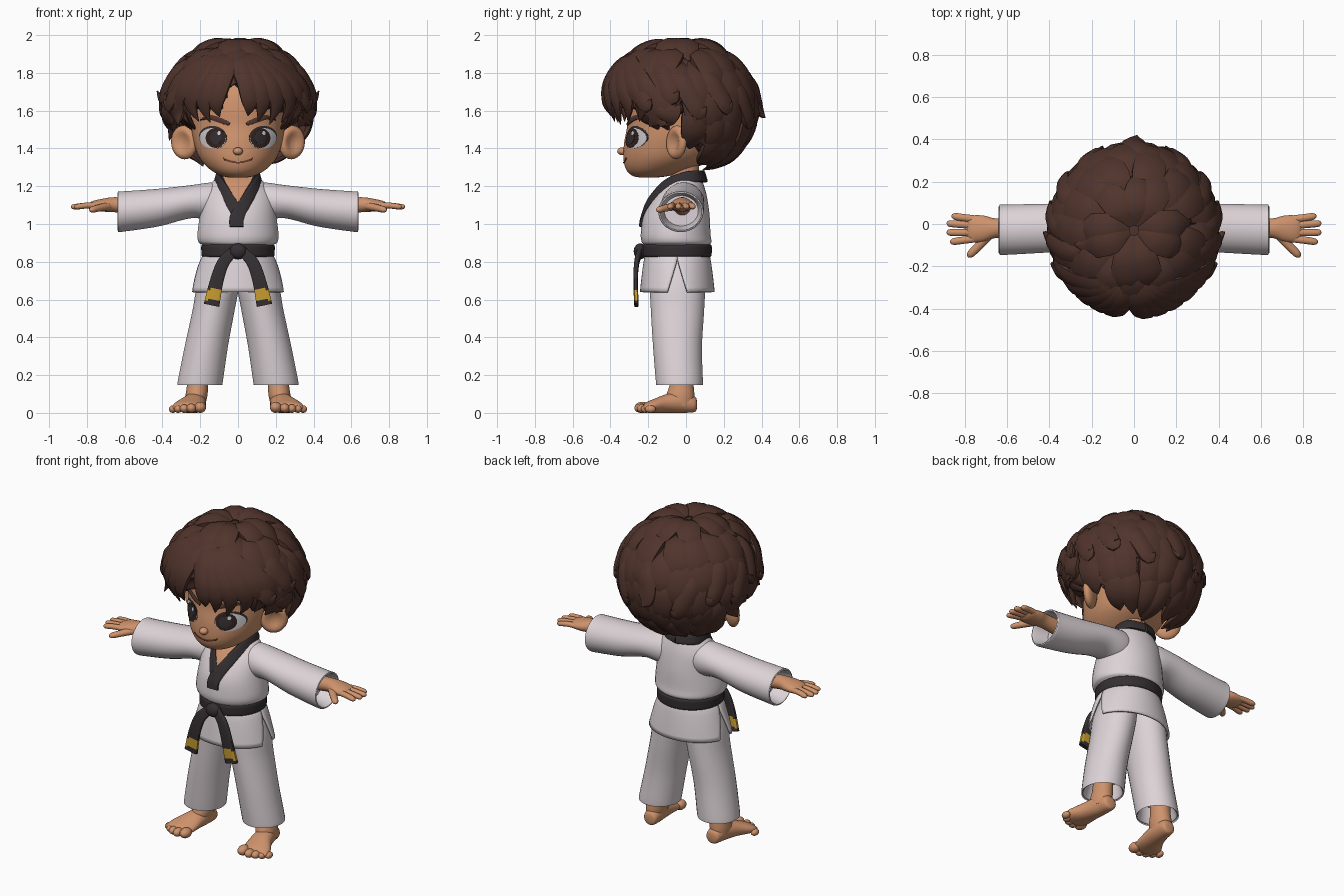
import bpy, bmesh, math, random
from mathutils import Vector, Matrix
from mathutils.bvhtree import BVHTree

random.seed(4)
if bpy.data.objects.get("Cube"):
    bpy.data.objects.remove(bpy.data.objects["Cube"])


def material(name, *rgb):
    m = bpy.data.materials.new(name)
    m.use_nodes = True
    m.diffuse_color = (*rgb, 1)
    bsdf = next(n for n in m.node_tree.nodes if n.type == 'BSDF_PRINCIPLED')
    bsdf.inputs["Base Color"].default_value = (*rgb, 1)
    return m


SKIN = material("skin", .62, .29, .15)
HAIR = material("hair_brown", .08, .034, .025)
CLOTH = material("white_cloth", .72, .65, .68)
BLACK = material("black_cloth", .035, .028, .03)
GOLD = material("gold", .6, .35, .03)
EYE = material("eye_white", .65, .63, .65)
IRIS = material("iris_brown", .032, .016, .013)
LINE = material("mouth_brown", .16, .05, .03)


def spline(rows, steps):
    """Smooth rows of numbers with a Catmull-Rom curve."""
    p = [rows[0], *rows, rows[-1]]
    out = []
    for i in range(1, len(p) - 2):
        for k in range(steps):
            t = k / steps
            out.append([.5 * (2*b + (c-a)*t + (2*a - 5*b + 4*c - d)*t*t + (3*b - a - 3*c + d)*t**3)
                        for a, b, c, d in zip(p[i-1], p[i], p[i+1], p[i+2])])
    return out + [list(rows[-1])]


def circle(n, power=1):
    """Unit circle; a low power makes it boxy."""
    bend = lambda v: math.copysign(abs(v) ** power, v)
    return [(bend(math.cos(math.tau * (k + .5) / n)), bend(math.sin(math.tau * (k + .5) / n))) for k in range(n)]


def tube(rows, axis='z', s=1, sides=32, steps=5):
    """Rows hold position along the axis, two centre values, two radii."""
    rings = []
    for a, b, c, r, q in spline(rows, steps):
        ring = []
        for u, v in circle(sides):
            x, y, z = {'z': (b + r*u, c + q*v, a), 'x': (a, b + r*u, c + q*v), 'y': (b + r*u, a, c + q*v)}[axis]
            ring.append(Vector((s * x, y, z)))
        rings.append(ring)
    return rings


def strand(rows, normal, sides=8, steps=4, power=1):
    """Rows hold x, y, z, half width, half thickness."""
    path = spline(rows, steps)
    pts = [Vector(r[:3]) for r in path]
    rings = []
    for i, p in enumerate(pts):
        t = (pts[min(i + 1, len(pts) - 1)] - pts[max(i - 1, 0)]).normalized()
        n = normal(p)
        n = (n - t * n.dot(t)).normalized()
        b = t.cross(n)
        rings.append([p + b * u * path[i][3] + n * v * path[i][4] for u, v in circle(sides, power)])
    return rings


def finish(bm, name, mats, angle=50):
    bmesh.ops.recalc_face_normals(bm, faces=bm.faces)
    me = bpy.data.meshes.new(name)
    bm.to_mesh(me)
    bm.free()
    for m in mats:
        me.materials.append(m)
    ob = bpy.data.objects.new(name, me)
    bpy.context.collection.objects.link(ob)
    bpy.ops.object.select_all(action='DESELECT')
    ob.select_set(True)
    bpy.context.view_layer.objects.active = ob
    bpy.ops.object.shade_smooth_by_angle(angle=math.radians(angle))
    return ob


def build(name, mats, *shapes, closed=True):
    """Skin lists of rings into one object."""
    bm = bmesh.new()
    for rings in shapes:
        vs = [[bm.verts.new(p) for p in ring] for ring in rings]
        n = len(vs[0])
        for a, b in zip(vs, vs[1:]):
            for k in range(n if closed else n - 1):
                bm.faces.new((a[k], a[(k+1) % n], b[(k+1) % n], b[k]))
        if closed:
            bm.faces.new(vs[0])
            bm.faces.new(vs[-1])
    return finish(bm, name, mats)


def ball(bm, centre, radii, turn=0):
    mat = Matrix.Translation(centre) @ Matrix.Rotation(turn, 4, 'Z') @ Matrix.Diagonal((*radii, 1))
    return bmesh.ops.create_uvsphere(bm, u_segments=20, v_segments=14, radius=1, matrix=mat)["verts"]


front = lambda p: Vector((0, -1, 0))
up = lambda p: Vector((0, 0, 1))

# Head and neck
head = build("head", [SKIN], tube([
    (1.245, 0, -.2, .04, .035), (1.256, 0, -.185, .09, .1), (1.29, 0, -.15, .15, .168),
    (1.35, 0, -.1, .205, .232), (1.43, 0, -.07, .235, .258), (1.52, 0, -.05, .25, .262),
    (1.62, 0, -.04, .25, .268), (1.72, 0, -.03, .24, .25), (1.82, 0, 0, .19, .18), (1.87, 0, 0, .08, .08)], sides=48))
build("neck", [SKIN], tube([(1.12, 0, 0, .085, .085), (1.22, 0, 0, .08, .078), (1.36, 0, -.02, .085, .08)]))
tree = BVHTree.FromPolygons([v.co for v in head.data.vertices], [list(p.vertices) for p in head.data.polygons])


def on_face(x, z, lift):
    hit, n, _, _ = tree.ray_cast(Vector((x, -2, z)), Vector((0, 1, 0)))
    return hit + (n if n.y < 0 else -n) * lift


def plate(name, mat, x, z, rx, rz, lift, tilt=0):
    """Thin disc that follows the face."""
    rings = []
    for k, h in [(.02, lift), (.3, lift), (.55, lift), (.8, lift), (1, lift), (1, -.004)]:
        rings.append([on_face(x + k*(u*rx*math.cos(tilt) - v*rz*math.sin(tilt)),
                              z + k*(u*rx*math.sin(tilt) + v*rz*math.cos(tilt)), h) for u, v in circle(32)])
    build(name, [mat], rings)


def face_line(name, mat, pts, thick):
    build(name, [mat], strand([(*on_face(x, z, .002), w, thick) for x, z, w in pts], front, steps=6))


# Eyes, brows and ears
for s, side in ((1, "left"), (-1, "right")):
    plate(side + "_eye_rim", BLACK, s*.132, 1.459, .074, .06, .0015, s*.12)
    plate(side + "_eye_white", EYE, s*.132, 1.453, .069, .054, .003, s*.12)
    plate(side + "_iris", IRIS, s*.117, 1.455, .051, .052, .0045)
    plate(side + "_pupil", BLACK, s*.115, 1.457, .03, .034, .006)
    plate(side + "_eye_glint", EYE, s*.115 + .018, 1.48, .009, .011, .0075)
    face_line(side + "_eyebrow", HAIR, [(s*.045, 1.528, .009), (s*.09, 1.547, .015),
                                        (s*.15, 1.565, .013), (s*.195, 1.552, .003)], .007)
    bm = bmesh.new()
    for v in ball(bm, (0, 0, 0), (1, 1, 1)):
        if v.co.y < 0:
            v.co.y += .9 * max(0, 1 - (v.co.x**2 + v.co.z**2) / .5)
    bm.transform(Matrix.Translation((s*.285, -.05, 1.432)) @ Matrix.Rotation(s*.6, 4, 'Z')
                 @ Matrix.Rotation(s*.2, 4, 'Y') @ Matrix.Diagonal((.08, .036, .09, 1)))
    finish(bm, side + "_ear", [SKIN])

# Nose and mouth
bm = bmesh.new()
ball(bm, (0, -.337, 1.385), (.026, .027, .021))
finish(bm, "nose", [SKIN])
face_line("mouth", LINE, [(-.078, 1.35, .002), (-.06, 1.337, .004), (0, 1.325, .004),
                          (.06, 1.337, .004), (.078, 1.35, .002)], .003)

# Hair: polar surface with azimuth 0 at the front and theta down from the top
CORE = Vector((0, -.03, 1.62))
LIMITS = [(0, 68), (7, 74), (15, 98), (75, 102), (95, 105), (115, 145), (180, 158)]


def scalp(az, th, k):
    a, t = math.radians(az), math.radians(th)
    return CORE + k * Vector((.375*math.sin(t)*math.sin(a), -.385*math.sin(t)*math.cos(a), .35*math.cos(t)))


def hairline(az):
    a = abs((az + 4 + 180) % 360 - 180)
    for (a0, t0), (a1, t1) in zip(LIMITS, LIMITS[1:]):
        if a <= a1:
            return t0 + (t1 - t0) * (a - a0) / (a1 - a0)


def lock(pts, w, thick=.03):
    shape = [.45, 1, 1, .72, .03]
    rows = [(*scalp(*p), w*f, thick*max(f, .08)) for p, f in zip(pts, shape)]
    return strand(rows, lambda p: p - CORE)


shell = []
for i in range(41):
    th = 1 + 178 * i / 40
    shell.append([scalp(az, th, .93 if th < hairline(az) - 6 else .6) for az in range(-180, 180, 5)])
build("hair_base", [HAIR], shell)

locks = []
for th0, th1, n in [(4, 50, 9), (22, 78, 13), (42, 102, 18), (62, 122, 20), (82, 140, 20), (104, 158, 18)]:
    for i in range(n):
        az = -180 + 360 * (i + random.uniform(-.25, .25) + th0 % 4 / 4) / n
        end = min(th1 + random.uniform(-8, 8), hairline(az) + 2)
        if end - th0 < 22 or (abs(az) < 55 and th0 >= 42):
            continue
        sweep = random.uniform(-14, 14)
        tip = random.uniform(1.0, 1.1) if th1 < 130 else random.uniform(.98, 1.06)
        at = lambda f: th0 + (end - th0) * f
        locks.append(lock([(az, at(0), .92), (az + sweep*.1, at(.3), 1), (az + sweep*.4, at(.6), 1.02),
                           (az + sweep*.8, at(.85), 1.0), (az + sweep*1.3, at(1.04), tip)],
                          .045 + .035 * math.sin(math.radians(end))))
build("hair_locks", [HAIR], *locks)

# Parted fringe, sideburns and flicked side tips
fringe = []
for az, th in [(-17, 99), (-27, 104), (-39, 103), (-52, 105), (-66, 103),
               (9, 98), (19, 103), (31, 106), (44, 104), (58, 103), (68, 104)]:
    fringe.append(lock([(-4, 30, .95), (az*.45 - 2, 50, 1.04), (az*.85, 70, 1.06), (az*1.03, 87, 1.03), (az*.92, th, .97)], .06))
for s in (1, -1):
    for az, th, k in [(60, 86, 1.13), (80, 80, 1.17), (100, 92, 1.12), (122, 88, 1.1), (150, 100, 1.12)]:
        fringe.append(lock([(s*(az - 12), th - 45, .95), (s*(az - 8), th - 24, 1.03), (s*az, th - 6, 1.05),
                            (s*(az + 5), th + 3, 1.08), (s*(az + 9), th - 2, k)], .055))
    for az in (58, 70):
        fringe.append(lock([(s*az, 72, .95), (s*az, 86, .96), (s*az, 97, .9), (s*(az + 3), 106, .82), (s*(az + 6), 119, .74)], .05, .025))
fringe.append(lock([(172, 50, .95), (176, 70, 1.03), (180, 84, 1.05), (180, 94, 1.1), (178, 98, 1.18)], .06))
build("hair_fringe", [HAIR], *fringe)

# Jacket body and skirt panels with side slits
build("jacket_body", [CLOTH], tube([
    (1.25, 0, 0, .09, .08), (1.22, 0, -.01, .14, .1), (1.15, 0, -.03, .19, .14), (1.05, 0, -.05, .202, .175),
    (.95, 0, -.055, .215, .185), (.905, 0, -.05, .21, .185), (.88, 0, -.048, .185, .172), (.8, 0, -.045, .18, .165)], sides=40))
for name, mid in (("jacket_front_panel", -90), ("jacket_back_panel", 90)):
    sheet = []
    for i in range(9):
        v = i / 8
        rx, ry, half = .178 + .075 * v**.7, .168 + .03 * v**.7, 90 - 19 * max(0, v - .15)
        angles = [math.radians(mid + half * (k / 16 - 1)) for k in range(33)]
        sheet.append([Vector((rx*math.cos(a), -.046 + ry*math.sin(a), .845 - .205*v)) for a in angles])
    panel = build(name, [CLOTH], sheet, closed=False)
    panel.modifiers.new("cloth_thickness", 'SOLIDIFY').thickness = .012

# Open neck and crossed collar
build("neck_opening", [SKIN], strand([(0, -.075, 1.25, .085, .006), (0, -.118, 1.215, .068, .006),
                                      (0, -.175, 1.15, .035, .006), (0, -.212, 1.09, .006, .005)], front, power=.6))
around = lambda p: Vector((p.x, p.y, .03))
neckband = [(0, .092, 1.25), (.085, .06, 1.252), (.112, -.01, 1.242), (.092, -.105, 1.205),
            (.042, -.188, 1.122), (-.004, -.228, 1.04), (-.008, -.238, .985)]
for s, side in ((1, "left"), (-1, "right")):
    rows = [(s*x, y + (.006 if s < 0 else 0), z, .032 if z > 1.1 else .038, .011) for x, y, z in neckband]
    build(side + "_collar", [BLACK], strand(rows if s > 0 else rows[:6], around, sides=12, power=.5, steps=6))

# Belt, knot and gold-striped tails
build("belt", [BLACK], tube([(.826, 0, -.047, .18, .17), (.83, 0, -.047, .193, .182), (.858, 0, -.047, .195, .184),
                             (.887, 0, -.047, .194, .183), (.892, 0, -.047, .18, .17)], sides=40, steps=3))
bm = bmesh.new()
ball(bm, (0, -.242, .855), (.047, .035, .042))
finish(bm, "belt_knot", [BLACK])
for s, side in ((1, "left"), (-1, "right")):
    tail = build(side + "_belt_tail", [BLACK, GOLD], strand([
        (s*.01, -.24, .865, .025, .013), (s*.075, -.26, .8, .032, .013), (s*.112, -.267, .7, .036, .012),
        (s*.14, -.262, .57, .042, .012)], front, sides=12, steps=10, power=.4))
    for f in tail.data.polygons:
        f.material_index = int(.597 < f.center.z < .655 and len(f.vertices) == 4)

# Limbs, mirrored
for s, side in ((1, "left"), (-1, "right")):
    build(side + "_sleeve", [CLOTH], tube([
        (.08, -.01, 1.12, .09, .09), (.14, -.012, 1.12, .105, .1), (.25, -.015, 1.118, .112, .088),
        (.42, -.02, 1.087, .116, .1), (.6, -.027, 1.067, .119, .107), (.632, -.027, 1.066, .119, .108),
        (.636, -.027, 1.066, .114, .103), (.63, -.027, 1.066, .106, .095), (.54, -.025, 1.07, .09, .08)], 'x', s))
    build(side + "_trouser_leg", [CLOTH], tube([
        (.8, .085, -.045, .09, .12), (.68, .105, -.045, .112, .145), (.55, .128, -.045, .112, .142),
        (.35, .168, -.045, .115, .13), (.165, .2, -.035, .12, .125), (.155, .2, -.035, .116, .121),
        (.165, .2, -.035, .106, .11), (.25, .19, -.04, .09, .09)], 'z', s))
    # Hand with four fingers and a thumb
    digits = []
    for y0, x1, y1 in [(.022, .862, .036), (-.008, .884, .002), (-.04, .884, -.04), (-.068, .868, -.083)]:
        digits.append(strand([(s*.74, y0, 1.098, .018, .016), (s*.8, (y0 + y1)/2, 1.098, .018, .016),
                              (s*(x1 - .015), y1, 1.091, .016, .014), (s*x1, y1, 1.089, .005, .005)], up, sides=12))
    digits.append(strand([(s*.685, -.05, 1.095, .024, .022), (s*.735, -.105, 1.085, .021, .019),
                          (s*.772, -.142, 1.076, .018, .016), (s*.785, -.154, 1.073, .005, .005)], up, sides=12))
    build(side + "_hand", [SKIN], tube([
        (.53, -.02, 1.09, .045, .045), (.65, -.02, 1.102, .046, .04), (.71, -.022, 1.1, .062, .035),
        (.765, -.023, 1.097, .063, .026), (.79, -.023, 1.096, .045, .014)], 'x', s), *digits)
    # Foot with ankle and toes
    build(side + "_foot", [SKIN], tube([
        (.058, .215, .045, .02, .02), (.045, .216, .046, .042, .042), (-.02, .222, .056, .054, .056),
        (-.1, .237, .05, .066, .05), (-.17, .258, .037, .084, .037), (-.215, .265, .028, .08, .026),
        (-.225, .265, .026, .06, .015)], 'y', s),
        tube([(.26, .21, -.02, .056, .06), (.16, .213, -.022, .056, .062), (.09, .22, -.03, .058, .075), (.04, .225, -.03, .05, .07)], 'z', s))
    bm = bmesh.new()
    for x, y, r in [(.2, -.23, .031), (.247, -.238, .026), (.285, -.228, .024), (.317, -.21, .022), (.345, -.188, .021)]:
        ball(bm, (s*x, y, r*.95), (r, r*1.35, r*.95))
    finish(bm, side + "_toes", [SKIN])
